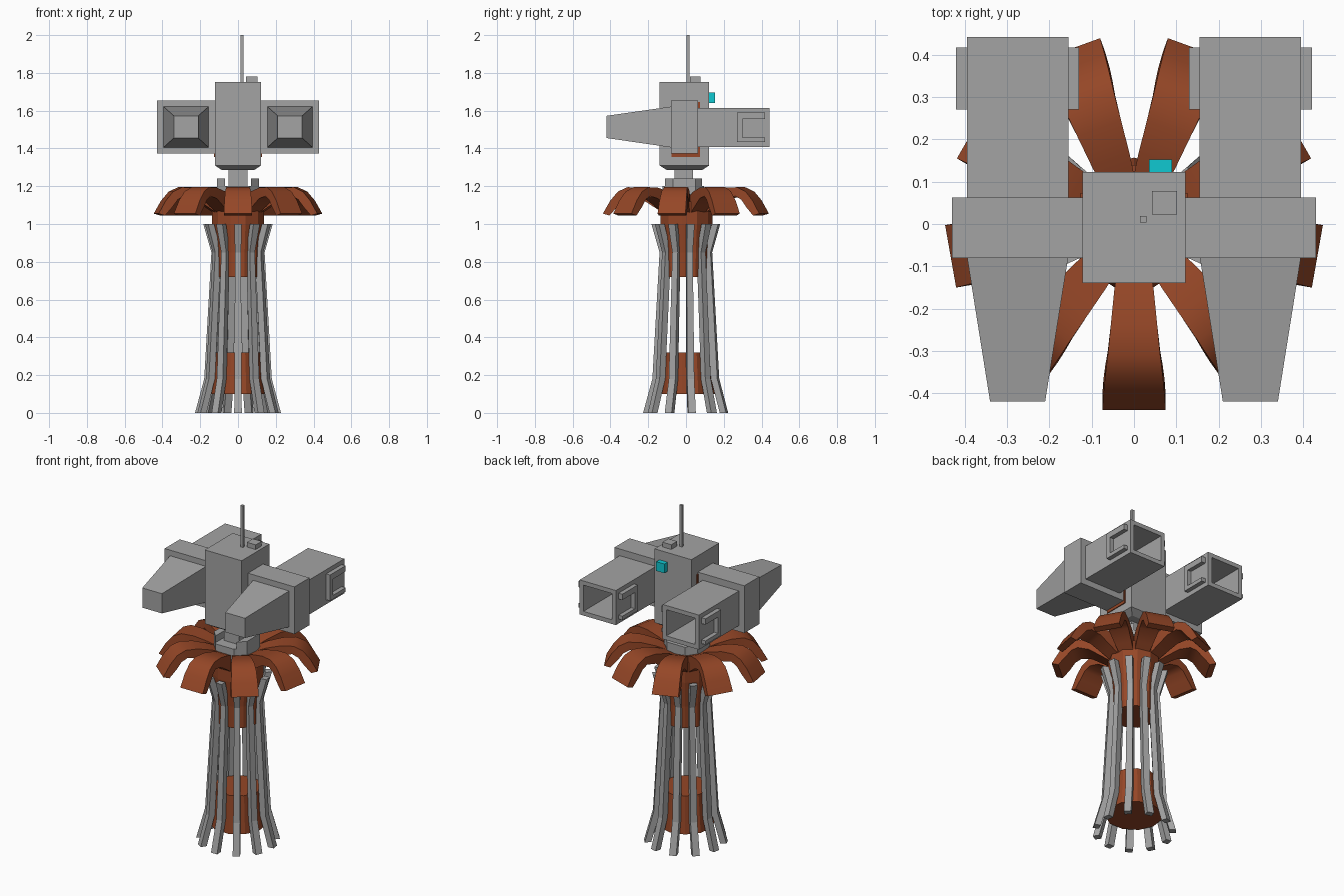
import bpy, bmesh, math
from mathutils import Matrix

if "Cube" in bpy.data.objects:
    bpy.data.objects.remove(bpy.data.objects["Cube"])


def make_mat(name, rgb):
    m = bpy.data.materials.new(name)
    m.use_nodes = True
    col = (*rgb, 1)
    m.diffuse_color = col
    m.node_tree.nodes["Principled BSDF"].inputs["Base Color"].default_value = col
    return m


GREY = make_mat("grey metal", (0.37, 0.37, 0.37))
BROWN = make_mat("rust brown", (0.30, 0.062, 0.02))
CYAN = make_mat("cyan light", (0.005, 0.58, 0.64))


def finish(name, bm, mat, smooth=None):
    bmesh.ops.recalc_face_normals(bm, faces=bm.faces)
    me = bpy.data.meshes.new(name)
    bm.to_mesh(me)
    bm.free()
    me.materials.append(mat)
    ob = bpy.data.objects.new(name, me)
    bpy.context.collection.objects.link(ob)
    if smooth:
        bpy.ops.object.select_all(action='DESELECT')
        ob.select_set(True)
        bpy.context.view_layer.objects.active = ob
        bpy.ops.object.shade_smooth_by_angle(angle=math.radians(smooth))
    return ob


def loft(bm, rings, caps=True):
    """Skin a list of equally long closed rings."""
    vs = [[bm.verts.new(p) for p in r] for r in rings]
    n = len(vs[0])
    for a, b in zip(vs, vs[1:]):
        for i in range(n):
            j = (i + 1) % n
            bm.faces.new((a[i], a[j], b[j], b[i]))
    if caps:
        bm.faces.new(vs[0])
        bm.faces.new(vs[-1])


def rect_xz(x0, x1, z0, z1, y):
    return [(x0, y, z0), (x1, y, z0), (x1, y, z1), (x0, y, z1)]


def rect_xy(x0, x1, y0, y1, z):
    return [(x0, y0, z), (x1, y0, z), (x1, y1, z), (x0, y1, z)]


def box(name, x, y, z, mat=GREY):
    bm = bmesh.new()
    loft(bm, [rect_xy(*x, *y, z[0]), rect_xy(*x, *y, z[1])])
    return finish(name, bm, mat)


def drum(name, profile, sides):
    bm = bmesh.new()
    loft(bm, [[(r * math.cos(t), r * math.sin(t), z) for t in
               [-math.pi / 2 + math.tau * (i + 0.5) / sides for i in range(sides)]]
              for r, z in profile])
    return finish(name, bm, BROWN)


def radial(name, rings, count, mat, smooth=None):
    """Repeat a lofted strip pointing to -y around the z axis."""
    bm = bmesh.new()
    for k in range(count):
        rot = Matrix.Rotation(math.tau * k / count, 4, 'Z')
        part = bmesh.new()
        loft(part, rings)
        part.transform(rot)
        tmp = bpy.data.meshes.new("tmp")
        part.to_mesh(tmp)
        part.free()
        bm.from_mesh(tmp)
        bpy.data.meshes.remove(tmp)
    return finish(name, bm, mat, smooth)


# Core drums
drum("lower_core", [(0.157, 0.10), (0.135, 0.32)], 11)
drum("upper_core", [(0.122, 0.72), (0.125, 0.85), (0.14, 1.0), (0.14, 1.12)], 11)

# Flared support rods: outer radius, half width, height
rods = [(0.227, 0.02, 0.0), (0.178, 0.019, 0.18), (0.14, 0.016, 0.85), (0.183, 0.02, 1.0)]
radial("support_rods", [rect_xy(-w, w, -r, -r + 0.035, z) for r, w, z in rods], 11, GREY)

# Drooping petals: (top radius, top z, bottom radius, bottom z, half width)
petals = [(0.08, 1.14, 0.08, 1.03, 0.036), (0.16, 1.172, 0.17, 1.09, 0.047),
          (0.24, 1.192, 0.24, 1.135, 0.055), (0.31, 1.195, 0.30, 1.148, 0.062),
          (0.36, 1.172, 0.335, 1.13, 0.068), (0.40, 1.125, 0.365, 1.09, 0.072),
          (0.44, 1.055, 0.405, 1.045, 0.075)]
radial("petals", [[(-w, -rt, zt), (w, -rt, zt), (w, -rb, zb), (-w, -rb, zb)]
                  for rt, zt, rb, zb, w in petals], 9, BROWN, 40)

# Collar with two cheeks around the neck
bm = bmesh.new()
oct_pts = [(-0.11, -0.06), (-0.06, -0.125), (0.06, -0.125), (0.11, -0.06),
           (0.11, 0.04), (0.06, 0.095), (-0.06, 0.095), (-0.11, 0.04)]
loft(bm, [[(x, y, z) for x, y in oct_pts] for z in (1.12, 1.2)])
finish("collar_base", bm, GREY)
for s, side in ((1, "left"), (-1, "right")):
    bm = bmesh.new()
    cheek = [(0.07, -0.112), (0.11, -0.07), (0.11, 0.05), (0.07, 0.085)]
    loft(bm, [[(s * x, y, z) for x, y in cheek] for z in (1.16, 1.24)])
    finish(side + "_collar_cheek", bm, GREY)
box("neck", (-0.05, 0.05), (-0.062, 0.038), (1.17, 1.30))

# Head block with tapered underside
bm = bmesh.new()
loft(bm, [rect_xy(-0.085, 0.085, -0.10, 0.085, 1.285),
          rect_xy(-0.122, 0.122, -0.14, 0.123, 1.31),
          rect_xy(-0.122, 0.122, -0.14, 0.123, 1.752)])
finish("head_block", bm, GREY)
box("roof_box", (0.043, 0.102), (0.022, 0.078), (1.74, 1.78))
box("antenna", (0.014, 0.03), (0.003, 0.019), (1.74, 2.0))
box("rear_light", (0.036, 0.09), (0.12, 0.153), (1.64, 1.695), CYAN)

# Side pods, mirrored
for s, side in ((1, "left"), (-1, "right")):
    def sx(a, b):
        return tuple(sorted((s * a, s * b)))

    box(side + "_arm_block", sx(0.11, 0.43), (-0.08, 0.063), (1.372, 1.655))
    box(side + "_mount_plate", sx(0.118, 0.127), (-0.078, 0.073), (1.355, 1.645), BROWN)
    # Tapered nose
    bm = bmesh.new()
    loft(bm, [rect_xz(*sx(0.155, 0.395), 1.405, 1.622, -0.075),
              rect_xz(*sx(0.21, 0.34), 1.455, 1.573, -0.42)])
    finish(side + "_pod_nose", bm, GREY)
    # Hollow rear body
    bm = bmesh.new()
    loft(bm, [rect_xz(*sx(0.155, 0.395), 1.408, 1.615, 0.05),
              rect_xz(*sx(0.155, 0.395), 1.408, 1.615, 0.442),
              rect_xz(*sx(0.18, 0.37), 1.433, 1.59, 0.442),
              rect_xz(*sx(0.18, 0.37), 1.433, 1.59, 0.15)])
    finish(side + "_pod_body", bm, GREY)
    # C-shaped brackets on both flanks
    c_shape = [(0.27, 1.435), (0.417, 1.435), (0.417, 1.458), (0.298, 1.458),
               (0.298, 1.555), (0.417, 1.555), (0.417, 1.59), (0.27, 1.59)]
    for tag, a, b in (("outer", 0.39, 0.421), ("inner", 0.16, 0.13)):
        bm = bmesh.new()
        loft(bm, [[(s * x, y, z) for y, z in c_shape] for x in (a, b)])
        finish(side + "_" + tag + "_bracket", bm, GREY)
